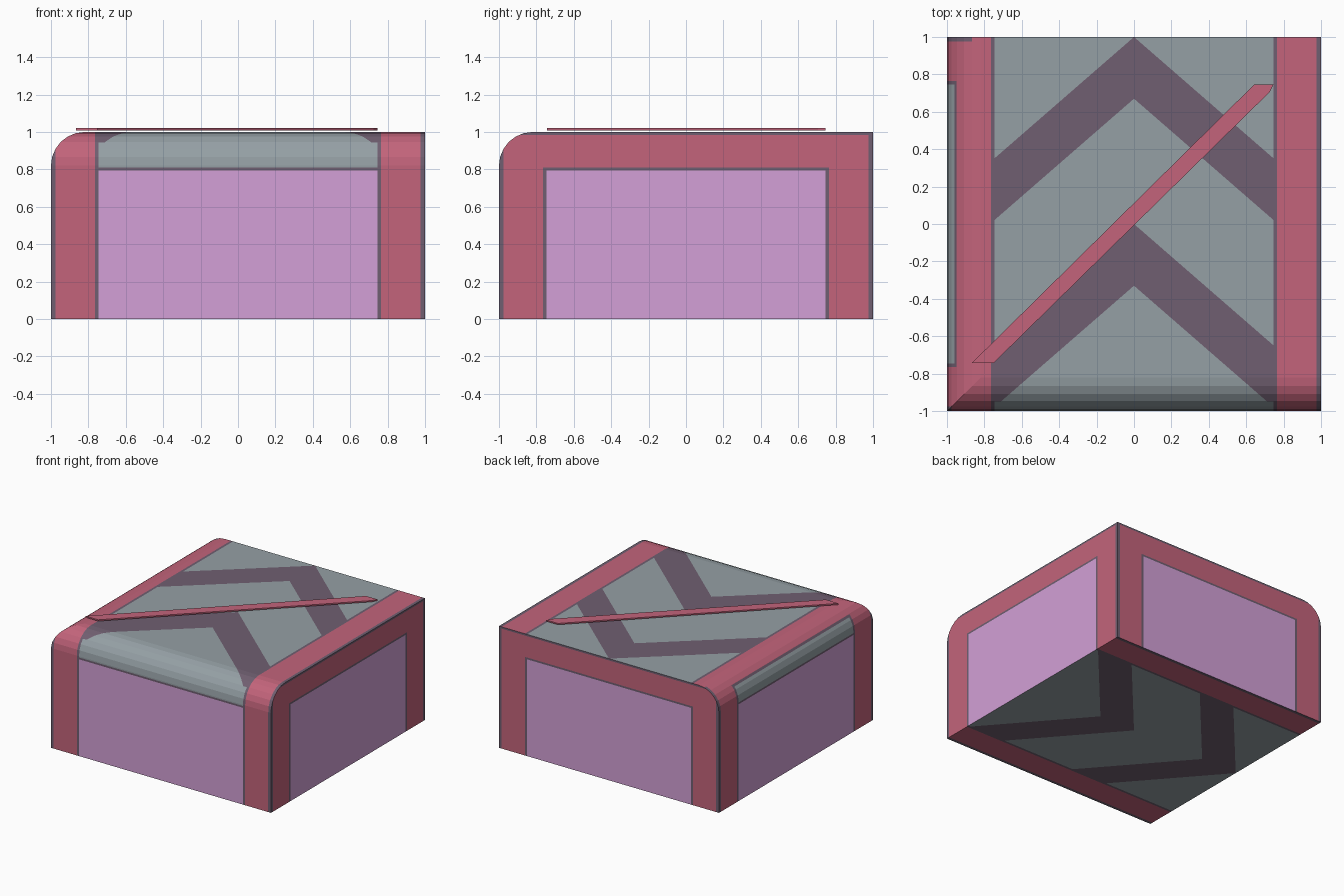
import bpy, bmesh, math
from mathutils import Vector

if "Cube" in bpy.data.objects:
    bpy.data.objects.remove(bpy.data.objects["Cube"])

DARK, RED, GREY, LILAC = range(4)


def linear(v):
    v /= 255
    return v / 12.92 if v <= 0.04045 else ((v + 0.055) / 1.055) ** 2.4


def material(name, rgb):
    m = bpy.data.materials.new(name)
    m.diffuse_color = (*[linear(v) for v in rgb], 1)
    m.use_nodes = True
    m.node_tree.nodes["Principled BSDF"].inputs["Base Color"].default_value = m.diffuse_color
    return m


mats = [material("dark plum trim", (112, 95, 113)),
        material("rose frame", (195, 100, 123)),
        material("grey belt", (149, 160, 165)),
        material("lilac panel", (211, 160, 215))]


def add_object(name, bm, materials):
    bmesh.ops.recalc_face_normals(bm, faces=bm.faces[:])
    me = bpy.data.meshes.new(name)
    bm.to_mesh(me)
    bm.free()
    for m in materials:
        me.materials.append(m)
    ob = bpy.data.objects.new(name, me)
    bpy.context.collection.objects.link(ob)
    return ob


def cut(bm, co, no, faces=None, trim=False):
    faces = faces if faces is not None else bm.faces[:]
    geom = set(faces)
    for f in faces:
        geom.update(f.edges)
        geom.update(f.verts)
    bmesh.ops.bisect_plane(bm, geom=list(geom), dist=1e-5, plane_co=co,
                           plane_no=no, clear_outer=trim)
    if trim:
        bmesh.ops.holes_fill(bm, edges=[e for e in bm.edges if e.is_boundary], sides=0)


# Colour rules: edge strips, chevrons and panels
def strip(t):
    t = abs(t)
    return DARK if t > 0.975 else RED if t > 0.765 else DARK if t > 0.745 else None


SLOPE, WIDTH = 0.87, 0.33


def chevron(u, v):
    for apex in (0, 1):
        d = apex - SLOPE * abs(u)
        if d - WIDTH < v < d:
            return DARK
    return GREY


def colour(n, c):
    if n.z < -0.9:                                   # underside, pattern turned
        s = strip(c.y)
        return s if s is not None else chevron(c.y, -c.x)
    if n.z > 0.99:                                   # top
        s = strip(c.x)
        return s if s is not None else chevron(c.x, c.y)
    if n.x > 0.9 or n.y > 0.9:                       # right and back: framed panel
        a = abs(c.y if n.x > 0.9 else c.x)
        if a > 0.975 or c.z > 0.985:
            return DARK
        if a > 0.765 or c.z > 0.81:
            return RED
        return DARK if a > 0.745 or c.z > 0.795 else LILAC
    front = -n.y > -n.x
    s = strip(c.x if front else c.y)
    if not front and c.z > 0.945:                    # frame bar over the left curve
        return DARK if c.y > 0.975 else RED
    if s is not None:
        return s
    if c.z < 0.795:
        return LILAC
    if c.z < 0.81 or (not front and c.z > 0.93):
        return DARK
    return chevron(c.x, c.y) if front and c.z > 0.945 else GREY


# Block: box with rounded top front and top left edges
bm = bmesh.new()
bmesh.ops.create_cube(bm, size=2)
for v in bm.verts:
    v.co.z = (v.co.z + 1) / 2
R, N = 0.18, 6
half = math.pi / 4 / N
for axis in (Vector((-1, 0, 0)), Vector((0, -1, 0))):
    for i in range(N):
        a = half * (2 * i + 1)
        no = axis * math.cos(a) + Vector((0, 0, math.sin(a)))
        co = axis * (1 - R) + Vector((0, 0, 1 - R)) + no * R * math.cos(half)
        cut(bm, co, no, trim=True)
bmesh.ops.recalc_face_normals(bm, faces=bm.faces[:])

# Cut the colour borders into the faces
for t in (0.975, 0.765, 0.745):
    for s in (-1, 1):
        cut(bm, (s * t, 0, 0), (1, 0, 0))
        cut(bm, (0, s * t, 0), (0, 1, 0))
for z in (0.795, 0.81, 0.93, 0.945, 0.985):
    cut(bm, (0, 0, z), (0, 0, 1))
for apex in (0, 1):
    for d in (apex, apex - WIDTH):
        for s in (-1, 1):
            bm.normal_update()
            upper = [f for f in bm.faces if f.normal.z > 0.1]
            cut(bm, (0, d, 0), (s * SLOPE, 1, 0), upper)
            bm.normal_update()
            under = [f for f in bm.faces if f.normal.z < -0.9]
            cut(bm, (-d, 0, 0), (-1, s * SLOPE, 0), under)
bm.normal_update()
for f in bm.faces:
    f.material_index = colour(f.normal, f.calc_center_median())
add_object("rounded_block", bm, mats)

# Thin diagonal bar floating over the top
bm = bmesh.new()
outline = [(-0.867, -0.743), (-0.75, -0.743), (0.725, 0.705), (0.745, 0.745), (0.642, 0.745)]
face = bm.faces.new([bm.verts.new((x, y, 1.009)) for x, y in outline])
ext = bmesh.ops.extrude_face_region(bm, geom=[face], use_keep_orig=True)
bmesh.ops.translate(bm, vec=(0, 0, 0.011),
                    verts=[g for g in ext["geom"] if isinstance(g, bmesh.types.BMVert)])
add_object("diagonal_bar", bm, [mats[RED]])
